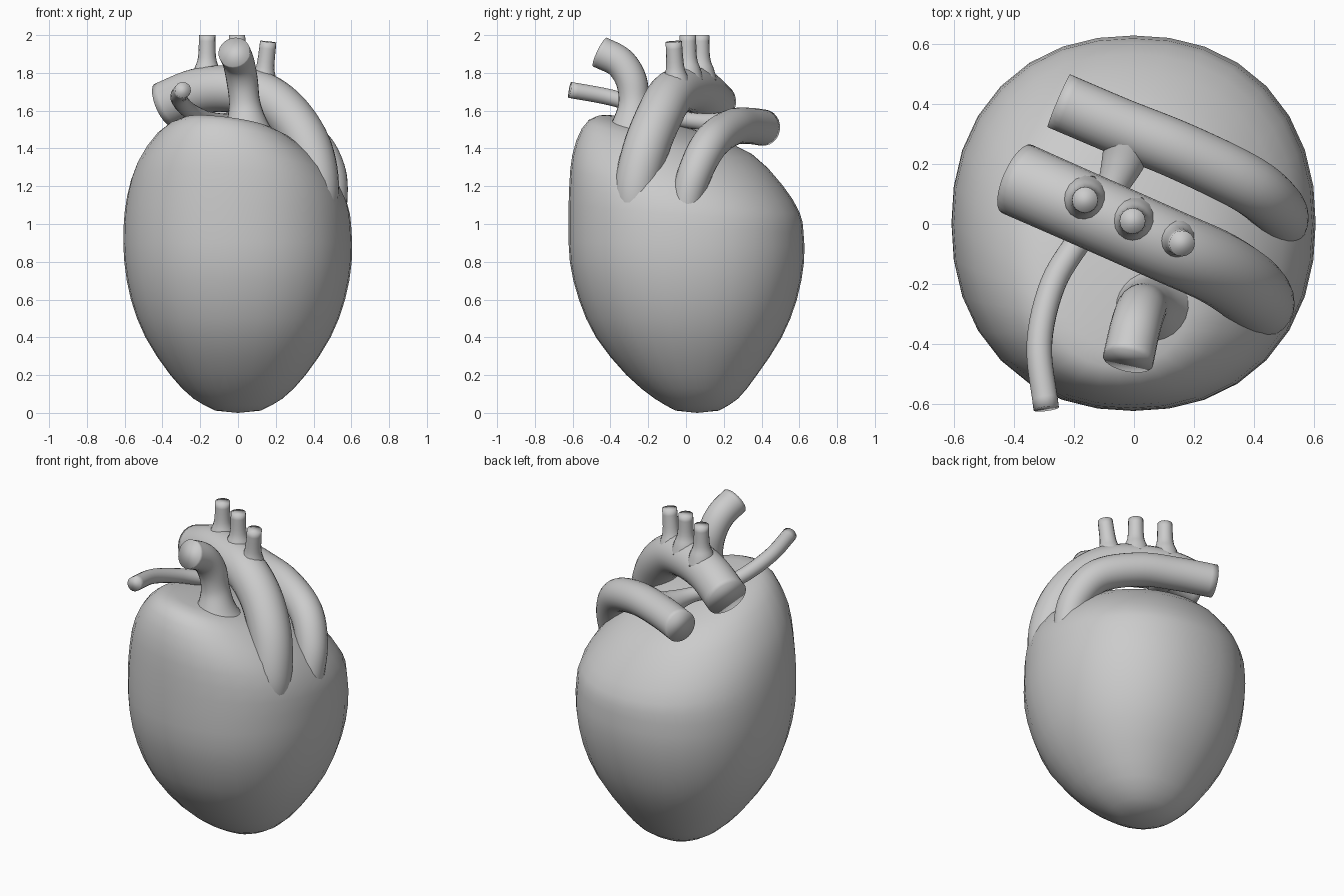
import bpy, bmesh, math
from mathutils import Vector


def finish(bm, name):
    bmesh.ops.recalc_face_normals(bm, faces=bm.faces[:])
    mesh = bpy.data.meshes.new(name)
    bm.to_mesh(mesh)
    bm.free()
    mesh.shade_smooth()
    obj = bpy.data.objects.new(name, mesh)
    bpy.context.collection.objects.link(obj)
    return obj


def bridge(bm, rings):
    for a, b in zip(rings, rings[1:]):
        n = len(a)
        for i in range(n):
            j = (i + 1) % n
            bm.faces.new((a[i], a[j], b[j], b[i]))


def spline(points, steps):
    """Catmull-Rom samples of points with any number of components."""
    p = [Vector(q) for q in points]
    p = [p[0] * 2 - p[1]] + p + [p[-1] * 2 - p[-2]]
    out = []
    for a, b, c, d in zip(p, p[1:], p[2:], p[3:]):
        for s in range(steps):
            t = s / steps
            out.append(0.5 * (2 * b + (c - a) * t + (2 * a - 5 * b + 4 * c - d) * t * t
                              + (3 * b - a - 3 * c + d) * t ** 3))
    return out + [p[-2]]


def tube(name, points, sides=24, steps=6):
    path = spline(points, steps)
    bm = bmesh.new()
    rings, side = [], None
    for i, q in enumerate(path):
        t = (path[min(i + 1, len(path) - 1)] - path[max(i - 1, 0)]).to_3d().normalized()
        if side is None:
            side = t.orthogonal()
        side = (side - t * side.dot(t)).normalized()
        up = t.cross(side)
        rings.append([bm.verts.new(q.to_3d() + q[3] * (side * math.cos(a) + up * math.sin(a)))
                      for a in (math.tau * k / sides for k in range(sides))])
    bridge(bm, rings)
    bm.faces.new(rings[0])
    bm.faces.new(rings[-1])
    return finish(bm, name)


# Heart body: rounded rings (z, cx, cy, rx, ry, tilt_x, tilt_y), upper ones tilted back
RINGS = [
    (0.012, 0, 0.06, 0.12, 0.115, 0, 0),
    (0.075, 0, 0.055, 0.235, 0.22, 0, 0),
    (0.20, 0, 0.03, 0.358, 0.345, 0, 0),
    (0.40, 0, 0.015, 0.49, 0.492, 0, 0),
    (0.60, 0, 0.01, 0.567, 0.577, 0, 0),
    (0.80, 0, 0.005, 0.602, 0.62, 0, 0),
    (0.98, -0.003, 0.0, 0.603, 0.622, 0, -0.04),
    (1.13, -0.005, -0.008, 0.582, 0.61, -0.03, -0.115),
    (1.285, -0.02, -0.045, 0.515, 0.557, -0.06, -0.145),
    (1.435, -0.045, -0.1, 0.385, 0.452, -0.09, -0.155),
    (1.515, -0.05, -0.18, 0.255, 0.295, -0.13, -0.17),
    (1.535, -0.05, -0.2, 0.12, 0.14, -0.13, -0.15),
]
N, P = 32, 2.2
bm = bmesh.new()
rings = []
for z, cx, cy, rx, ry, tx, ty in spline(RINGS, 2):
    ring = []
    for k in range(N):
        c, s = math.cos(math.tau * k / N), math.sin(math.tau * k / N)
        f = (abs(c) ** P + abs(s) ** P) ** (-1 / P)
        dx, dy = rx * c * f, ry * s * f
        ring.append(bm.verts.new((cx + dx, cy + dy, z + tx * dx + ty * dy)))
    rings.append(ring)
bridge(bm, rings)
for ring, pole in ((rings[0], (0, 0.06, 0)), (rings[-1], (-0.05, -0.2, 1.54))):
    v = bm.verts.new(pole)
    for k in range(N):
        bm.faces.new((ring[k], ring[(k + 1) % N], v))
finish(bm, "heart_body")

# Large arched vessel
tube("main_arch", [
    (0.405, -0.265, 0.98, 0.095), (0.42, -0.265, 1.18, 0.115), (0.38, -0.215, 1.39, 0.122),
    (0.275, -0.145, 1.565, 0.123), (0.13, -0.08, 1.68, 0.123), (-0.05, 0.0, 1.715, 0.123),
    (-0.22, 0.075, 1.70, 0.123), (-0.39, 0.15, 1.63, 0.124)])

# Three short branches flaring out of the arch
for i, (x, y, base, tipx, tipy, top) in enumerate((
        (-0.165, 0.08, 1.76, -0.163, 0.08, 2.0),
        (-0.005, 0.01, 1.76, -0.005, 0.01, 2.0),
        (0.13, -0.05, 1.70, 0.16, -0.065, 1.965))):
    pts = []
    for t, r in ((0, 0.085), (0.25, 0.068), (0.5, 0.048), (1, 0.043)):
        pts.append((x + (tipx - x) * t, y + (tipy - y) * t, base + (top - base) * t, r))
    tube(f"arch_branch_{i + 1}", pts, 16, 4)

# Rear arched vessel
tube("rear_arch", [
    (0.485, -0.015, 0.93, 0.06), (0.497, 0.005, 1.12, 0.082), (0.475, 0.055, 1.29, 0.092),
    (0.375, 0.135, 1.435, 0.097), (0.16, 0.24, 1.51, 0.097), (-0.05, 0.325, 1.52, 0.096),
    (-0.25, 0.41, 1.51, 0.096)])

# Thin vessel joining the rear arch and passing under the main arch
tube("thin_vessel", [
    (-0.015, 0.285, 1.52, 0.088), (-0.04, 0.2, 1.525, 0.07), (-0.09, 0.09, 1.54, 0.046),
    (-0.18, -0.05, 1.56, 0.043), (-0.27, -0.2, 1.61, 0.043), (-0.315, -0.4, 1.67, 0.043),
    (-0.292, -0.615, 1.71, 0.043)], 16)

# Front upright vessel bending forward
tube("front_vessel", [
    (0.05, -0.28, 1.42, 0.19), (0.045, -0.28, 1.53, 0.115), (0.035, -0.275, 1.64, 0.083),
    (0.022, -0.29, 1.76, 0.083), (0.003, -0.35, 1.855, 0.084), (-0.02, -0.455, 1.91, 0.085)])
